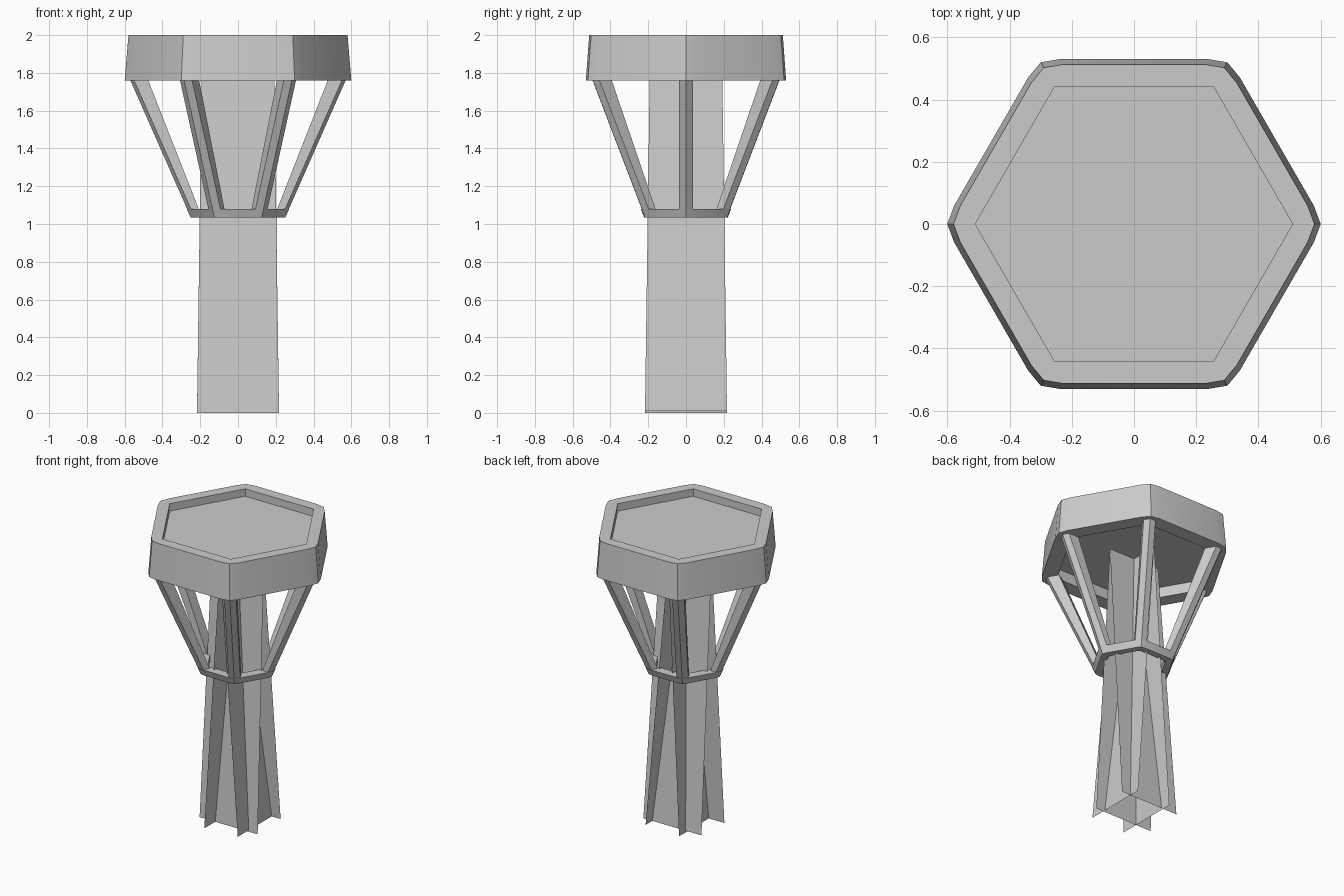
import bpy, bmesh
from math import radians
from mathutils import Vector, Matrix

if "Cube" in bpy.data.objects:
    bpy.data.objects.remove(bpy.data.objects["Cube"])


def make(name, verts, faces, smooth=False, fix=True):
    me = bpy.data.meshes.new(name)
    me.from_pydata(verts, [], faces)
    if fix:
        bm = bmesh.new()
        bm.from_mesh(me)
        bmesh.ops.recalc_face_normals(bm, faces=bm.faces)
        bm.to_mesh(me)
        bm.free()
    ob = bpy.data.objects.new(name, me)
    bpy.context.collection.objects.link(ob)
    if smooth:
        bpy.ops.object.select_all(action='DESELECT')
        ob.select_set(True)
        bpy.context.view_layer.objects.active = ob
        bpy.ops.object.shade_smooth_by_angle(angle=radians(32))
    return ob


def hexagon(r, z, edge, pull=0.0):
    """Hexagon with three points per corner; pull blunts the corner."""
    c = [Matrix.Rotation(radians(60 * i), 3, 'Z') @ Vector((r, 0, 0)) for i in range(6)]
    pts = []
    for i in range(6):
        p = c[i]
        before = (c[i - 1] - p).normalized() * edge
        after = (c[(i + 1) % 6] - p).normalized() * edge
        for q in (p + before, p * (1 - pull / r), p + after):
            pts.append((q.x, q.y, z))
    return pts


def loft(name, rings, closed=False, smooth=False):
    """Join rings of equal size; cap the ends or close into a loop."""
    n = len(rings[0])
    verts = [p for r in rings for p in r]
    faces = []
    m = len(rings)
    for k in range(m if closed else m - 1):
        a, b = k * n, ((k + 1) % m) * n
        for i in range(n):
            j = (i + 1) % n
            faces.append((a + i, a + j, b + j, b + i))
    if not closed:
        faces += [tuple(range(n))[::-1], tuple(range((m - 1) * n, m * n))]
    return make(name, verts, faces, smooth)


# top tray: recessed above and below, blunted corners outside
loft("top_tray", [
    hexagon(0.50, 1.83, 0.065),
    hexagon(0.50, 1.76, 0.065),
    hexagon(0.612, 1.76, 0.068, 0.012),
    hexagon(0.592, 2.00, 0.068, 0.012),
    hexagon(0.51, 2.00, 0.065),
    hexagon(0.51, 1.95, 0.065),
], smooth=True)

# lower collar ring
loft("lower_ring", [
    hexagon(0.205, 1.035, 0.03),
    hexagon(0.256, 1.035, 0.03, 0.005),
    hexagon(0.276, 1.08, 0.03, 0.005),
    hexagon(0.205, 1.08, 0.03),
], closed=True, smooth=True)


# slanted struts at the six corners
def strut_section(r, depth, z, w=0.037):
    return [(r, 0, z), (r - 0.02, w, z), (r - depth, w, z),
            (r - depth, -w, z), (r - 0.02, -w, z)]


for i in range(6):
    rot = Matrix.Rotation(radians(60 * i), 3, 'Z')
    rings = [[tuple(rot @ Vector(p)) for p in strut_section(*s)]
             for s in ((0.252, 0.06, 1.04), (0.572, 0.095, 1.765))]
    loft("strut_%d" % (i + 1), rings, smooth=True)


# thin core sheets: spread apart at the base, meeting at the top
def sheet(name, base, top_z, base_z, along_x):
    quad = [(-0.217, base, base_z), (0.217, base, base_z),
            (0.192, 0, top_z), (-0.192, 0, top_z)]
    if not along_x:
        quad = [(y, x, z) for x, y, z in quad]
    make(name, quad, [(0, 1, 2, 3)], fix=False)


sheet("core_sheet_front", -0.10, 1.80, 0.0, True)
sheet("core_sheet_back", 0.145, 1.80, 0.01, True)
sheet("core_sheet_left", -0.10, 1.80, 0.0, False)
sheet("core_sheet_right", 0.15, 1.80, 0.01, False)
